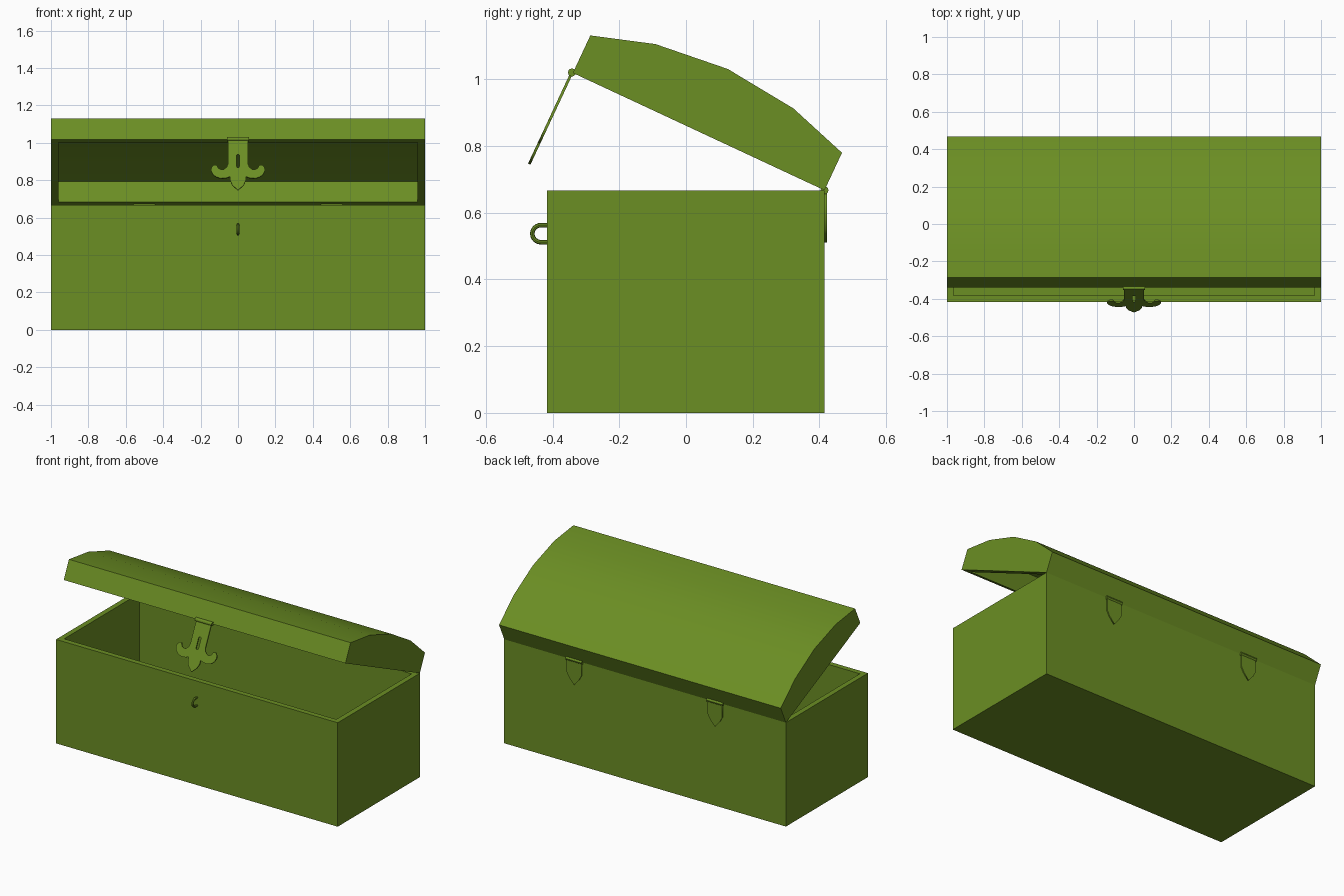
import bpy, bmesh
from math import radians, sin, cos, pi
from mathutils import Vector, Matrix

if "Cube" in bpy.data.objects:
    bpy.data.objects.remove(bpy.data.objects["Cube"])

OLIVE = bpy.data.materials.new("olive")
OLIVE.diffuse_color = (0.147, 0.271, 0.017, 1)
OLIVE.use_nodes = True
OLIVE.node_tree.nodes["Principled BSDF"].inputs["Base Color"].default_value = OLIVE.diffuse_color
HINGE = Vector((0, 0.415, 0.667))
OPEN = radians(-25)
LID_ROT = Matrix.Rotation(OPEN, 3, 'X')


def add_mesh(name, bm):
    bmesh.ops.recalc_face_normals(bm, faces=bm.faces)
    me = bpy.data.meshes.new(name)
    bm.to_mesh(me)
    bm.free()
    ob = bpy.data.objects.new(name, me)
    bpy.context.collection.objects.link(ob)
    me.materials.append(OLIVE)
    return ob


def select(ob):
    bpy.ops.object.select_all(action='DESELECT')
    ob.select_set(True)
    bpy.context.view_layer.objects.active = ob


def smooth(ob):
    select(ob)
    bpy.ops.object.shade_smooth_by_angle(angle=radians(30))


def add_curve(name, loops, loc, rot_x, extrude=0.0, bevel=0.0):
    """Filled plate (2D loops) or open round wire (bevel), turned to mesh."""
    cu = bpy.data.curves.new(name, 'CURVE')
    cu.dimensions = '3D' if bevel else '2D'
    cu.extrude, cu.bevel_depth, cu.bevel_resolution = extrude, bevel, 2
    if not bevel:
        cu.fill_mode = 'BOTH'
    for pts in loops:
        sp = cu.splines.new('POLY')
        sp.points.add(len(pts) - 1)
        for p, co in zip(sp.points, pts):
            p.co = (*co, 1) if len(co) == 3 else (*co, 0, 1)
        sp.use_cyclic_u = not bevel
    cu.materials.append(OLIVE)
    ob = bpy.data.objects.new(name, cu)
    bpy.context.collection.objects.link(ob)
    ob.location, ob.rotation_euler = loc, (rot_x, 0, 0)
    select(ob)
    bpy.ops.object.convert(target='MESH')
    return bpy.context.object


def mirror(half):
    """Close a right-hand half outline (x, y) across x = 0."""
    return half + [(-x, y) for x, y in reversed(half) if x > 0]


def knuckle(name, loc, length):
    bm = bmesh.new()
    bmesh.ops.create_cone(bm, cap_ends=True, segments=12, radius1=0.012,
                          radius2=0.012, depth=length,
                          matrix=Matrix.Rotation(pi / 2, 4, 'Y'))
    ob = add_mesh(name, bm)
    ob.location = loc
    smooth(ob)


# Box body, hollowed from the top
bm = bmesh.new()
bmesh.ops.create_cube(bm, size=1, matrix=Matrix.Translation((0, -0.001, 0.3335))
                      @ Matrix.Diagonal((2, 0.832, 0.667, 1)))
top = max(bm.faces, key=lambda f: f.calc_center_median().z)
bmesh.ops.inset_region(bm, faces=[top], thickness=0.048)
floor = bmesh.ops.extrude_face_region(bm, geom=[top])
bmesh.ops.translate(bm, vec=(0, 0, -0.62),
                    verts=[g for g in floor['geom'] if isinstance(g, bmesh.types.BMVert)])
if top.is_valid:
    bmesh.ops.delete(bm, geom=[top], context='FACES')
add_mesh("box_body", bm)

# Arched lid: outer and inner shells joined by a flat rim
outer = [(0, 0), (0, .124), (-.188, .183), (-.416, .207), (-.644, .183), (-.832, .124), (-.832, 0)]
inner = [(-.04, 0), (-.04, .121), (-.21, .158), (-.416, .175), (-.622, .158), (-.792, .121), (-.792, 0)]
bm = bmesh.new()
rims = []
for prof, half in ((outer, 1.0), (inner, 0.96)):
    a, b = [[bm.verts.new((x, y, z)) for y, z in prof] for x in (-half, half)]
    bm.faces.new(a)
    bm.faces.new(b)
    for i in range(len(prof) - 1):
        bm.faces.new((a[i], a[i + 1], b[i + 1], b[i]))
    rims.append((a[0], b[0], b[-1], a[-1]))
for i in range(4):
    j = (i + 1) % 4
    bm.faces.new((rims[0][i], rims[0][j], rims[1][j], rims[1][i]))
lid = add_mesh("lid", bm)
lid.location, lid.rotation_euler = HINGE, (OPEN, 0, 0)
smooth(lid)

# Latch plate hanging from the lid's front edge, with a slot
half = [(.053, 0), (.053, -.145), (.06, -.166), (.075, -.18), (.092, -.181), (.106, -.172),
        (.113, -.154), (.128, -.154), (.141, -.168), (.145, -.185), (.136, -.207), (.118, -.224),
        (.092, -.233), (.064, -.231), (.042, -.222), (.042, -.245), (.03, -.273), (0, -.303)]
slot = mirror([(.004, -.092), (.009, -.098), (.009, -.162), (.004, -.168)])
latch_at = HINGE + LID_ROT @ Vector((0, -0.835, 0))
add_curve("latch_plate", [mirror(half), slot], latch_at, pi / 2 + OPEN, extrude=0.004)
knuckle("latch_knuckle", latch_at, 0.12)

# Staple on the box front
arc = [(0, -0.435 - .0255 * sin(pi * i / 12), 0.537 + .0255 * cos(pi * i / 12)) for i in range(13)]
wire = [(0, -0.41, 0.5625)] + arc + [(0, -0.41, 0.5115)]
smooth(add_curve("staple", [wire], (0, 0, 0), 0, bevel=0.0068))

# Back hinges
shield = mirror([(.052, 0), (.052, -.085), (.035, -.117), (0, -.157)])
for side, x in (("left", -0.5), ("right", 0.5)):
    add_curve("hinge_plate_" + side, [shield], (x, 0.418, 0.667), pi / 2, extrude=0.004)
    knuckle("hinge_knuckle_" + side, (x, 0.415, 0.667), 0.115)
